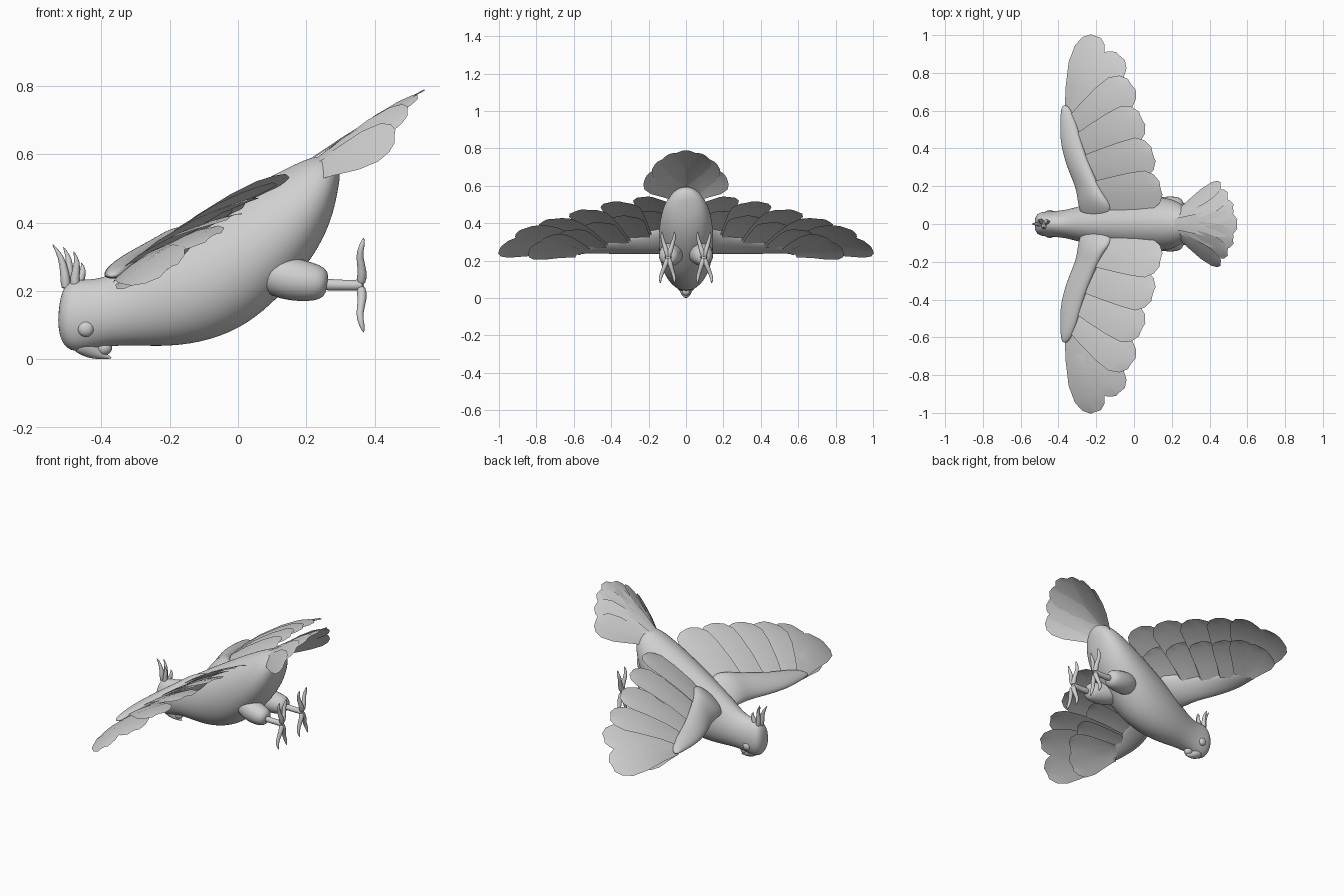
import bpy, bmesh
from math import sin, cos, pi, radians
from mathutils import Vector as V

if "Cube" in bpy.data.objects:
    bpy.data.objects.remove(bpy.data.objects["Cube"])

grey = bpy.data.materials.new("plain grey")
grey.use_nodes = True
grey.diffuse_color = (0.63, 0.63, 0.63, 1)
grey.node_tree.nodes["Principled BSDF"].inputs["Base Color"].default_value = (0.63, 0.63, 0.63, 1)


def finish(name, bm, mirror=False, subdiv=0):
    bmesh.ops.recalc_face_normals(bm, faces=bm.faces)
    mesh = bpy.data.meshes.new(name)
    bm.to_mesh(mesh)
    bm.free()
    mesh.materials.append(grey)
    ob = bpy.data.objects.new(name, mesh)
    bpy.context.collection.objects.link(ob)
    if mirror:
        m = ob.modifiers.new("mirror", 'MIRROR')
        m.use_axis = (False, True, False)
        m.use_mirror_merge = False
    if subdiv:
        s = ob.modifiers.new("smooth", 'SUBSURF')
        s.levels = s.render_levels = subdiv
    bpy.ops.object.select_all(action='DESELECT')
    bpy.context.view_layer.objects.active = ob
    ob.select_set(True)
    bpy.ops.object.shade_smooth_by_angle(angle=radians(50))


def loft(name, rings, **kw):
    bm = bmesh.new()
    loops = [[bm.verts.new(p) for p in ring] for ring in rings]
    n = len(loops[0])
    for a, b in zip(loops, loops[1:]):
        for i in range(n):
            bm.faces.new((a[i], a[(i + 1) % n], b[(i + 1) % n], b[i]))
    bm.faces.new(loops[0])
    bm.faces.new(loops[-1])
    finish(name, bm, **kw)


def oval(centre, u, w, n=16, egg=0.0):
    ring = []
    for i in range(n):
        a = 2 * pi * i / n
        ring.append(centre + u * cos(a) + w * sin(a) * (1 - egg * cos(a)))
    return ring


def tube(name, points, radii, n=8, **kw):
    pts = [V(p) for p in points]
    rings = []
    for i, p in enumerate(pts):
        d = (pts[min(i + 1, len(pts) - 1)] - pts[max(i - 1, 0)]).normalized()
        u = d.cross(V((0, 1, 0))).normalized()
        rings.append(oval(p, u * radii[i], d.cross(u) * radii[i], n))
    loft(name, rings, subdiv=1, **kw)


def ball(name, centre, size, mirror=False):
    bm = bmesh.new()
    bmesh.ops.create_uvsphere(bm, u_segments=24, v_segments=14, radius=1)
    for v in bm.verts:
        v.co = V(centre) + V([a * b for a, b in zip(v.co, size)])
    finish(name, bm, mirror=mirror)


def feather(name, root, tip, half, up, base, roll=0.0, camber=0.0, mirror=True):
    """Thin blade with an angular end; base is its relative width at the root."""
    root, tip, up = V(root), V(tip), V(up).normalized()
    side = (tip - root).cross(up).normalized()
    side = (side + up * roll).normalized()
    bm = bmesh.new()
    rows = []
    for t, w in ((0, base), (.3, base * .5 + .5), (.6, 1), (.82, 1), (.94, .74), (1, .34)):
        row = []
        for s in (-1, -.5, 0, .5, 1):
            p = root.lerp(tip, t) + side * s * w * half
            row.append(bm.verts.new(p + up * (camber * 4 * t * (1 - t) - .06 * half * s * s)))
        rows.append(row)
    for a, b in zip(rows, rows[1:]):
        for i in range(4):
            bm.faces.new((a[i], a[i + 1], b[i + 1], b[i]))
    finish(name, bm, mirror=mirror)


# Body and head: upper point, lower point, half width
stations = [
    (-.526, .13, -.526, .10, .018), (-.518, .20, -.518, .05, .05), (-.49, .235, -.49, .022, .065),
    (-.45, .234, -.45, .022, .068), (-.40, .238, -.39, .038, .07), (-.35, .26, -.30, .04, .084),
    (-.28, .31, -.20, .035, .11), (-.18, .375, -.08, .052, .135), (-.05, .455, .03, .10, .148),
    (.08, .53, .12, .18, .148), (.17, .575, .20, .27, .138), (.22, .595, .25, .35, .118),
    (.26, .597, .28, .43, .09), (.285, .585, .293, .50, .052), (.296, .56, .298, .53, .015)]
rings = []
for tx, tz, bx, bz, w in stations:
    top, bot = V((tx, 0, tz)), V((bx, 0, bz))
    rings.append(oval((top + bot) / 2, (top - bot) / 2, V((0, w, 0)), 20, 0.06))
loft("body", rings, subdiv=2)


# Wings
def wing_z(x, y):
    return .24 + .58 * (x + .38) - .16 * max(0, y - .3) ** 2


wing_up = V((-.5, 0, .86))
arm = []
for y, front, back, thick in (
        (.02, -.27, -.13, .025), (.09, -.295, -.11, .045), (.14, -.30, -.15, .045),
        (.2, -.31, -.185, .04), (.3, -.355, -.23, .035), (.42, -.39, -.275, .028),
        (.52, -.392, -.30, .023), (.6, -.388, -.33, .017), (.63, -.378, -.355, .007)):
    a = V((front, y, .243))
    b = V((back, y, wing_z(back, y) + .01 - .5 * max(0, .14 - y)))
    arm.append(oval((a + b) / 2, (b - a) / 2, wing_up * thick, 12))
loft("wing_arm", arm, mirror=True, subdiv=2)

# Root, tip, half width, root breadth and roll of each feather, from the wing tip inward
flight = [((-.335, .58), (-.205, .995), .10, .45, .1), ((-.33, .54), (-.075, .89), .10, .5, 0),
          ((-.32, .48), (-.015, .74), .105, .8, -.1), ((-.28, .38), (.04, .56), .11, .9, -.12),
          ((-.24, .27), (.1, .37), .11, .9, -.15), ((-.2, .14), (.14, .19), .105, .85, -.22)]
for i, (r, t, half, base, roll) in enumerate(flight):
    root = V((*r, wing_z(*r)))
    tip = V((*t, wing_z(*t)))
    feather(f"flight_feather_{i + 1}", root, tip, half, wing_up, base, roll, .03 - .003 * i)
    # Shorter covering feather below
    low = root.lerp(tip, .62) - wing_up * .002
    feather(f"covert_feather_{i + 1}", root - wing_up * .01, low, half * .88, wing_up, base, roll, .008)

# Tail fan
tail = [((.545, 0, .79), .07, 0), ((.525, .083, .772), .067, .25),
        ((.495, .15, .73), .067, .6), ((.458, .21, .655), .07, 1.1)]
for i, (tip, half, lean) in enumerate(tail):
    root = (.208, .013 * i, .585 - .014 * i)
    feather(f"tail_feather_{i + 1}", root, tip, half, (-.5, lean, .86), .4, 0, .006, mirror=i > 0)

# Legs and feet
tube("thigh", [(.03, .03, .28), (.09, .06, .255), (.14, .078, .238), (.19, .087, .229),
               (.235, .092, .224), (.257, .095, .221), (.262, .095, .22)],
     [.045, .062, .067, .063, .055, .04, .015], 12, mirror=True)
tube("shank", [(.24, .095, .22), (.29, .095, .217), (.34, .095, .217), (.37, .095, .217)],
     [.022, .017, .017, .02], mirror=True)
for name, y, up in (("inner_front", -.035, 1), ("outer_front", .035, 1),
                    ("inner_back", -.035, -1), ("outer_back", .045, -1)):
    path = [(x, .095 + y * k, .217 + up * h) for x, k, h in
            ((.358, 0, 0), (.366, .35, .04), (.353, .75, .085), (.362, 1, .115), (.368, .9, .14))]
    tube(name + "_toe", path, [.018, .014, .011, .01, .002], 8, mirror=True)

# Crest plumes
for i, (x, y, tx, tz) in enumerate(((-.502, 0, -.545, .34), (-.49, .014, -.513, .332),
                                    (-.475, -.012, -.482, .318), (-.462, .01, -.46, .285))):
    h = tz - .2
    tube(f"crest_plume_{i + 1}",
         [(x, y, .2), (x - .004, y, .2 + h * .35), (x * .4 + tx * .6 + .012, y * 1.3, .2 + h * .72),
          (tx, y * 1.6, tz)], [.018, .015, .01, .001], 8)

# Beak and eyes
tube("upper_beak", [(-.465, 0, .06), (-.44, 0, .036), (-.415, 0, .02), (-.39, 0, .009), (-.368, 0, .004)],
     [.04, .033, .022, .01, .001], 12)
ball("lower_beak", (-.392, 0, .034), (.024, .022, .022))
ball("eye", (-.445, .056, .09), (.024, .018, .024), mirror=True)
